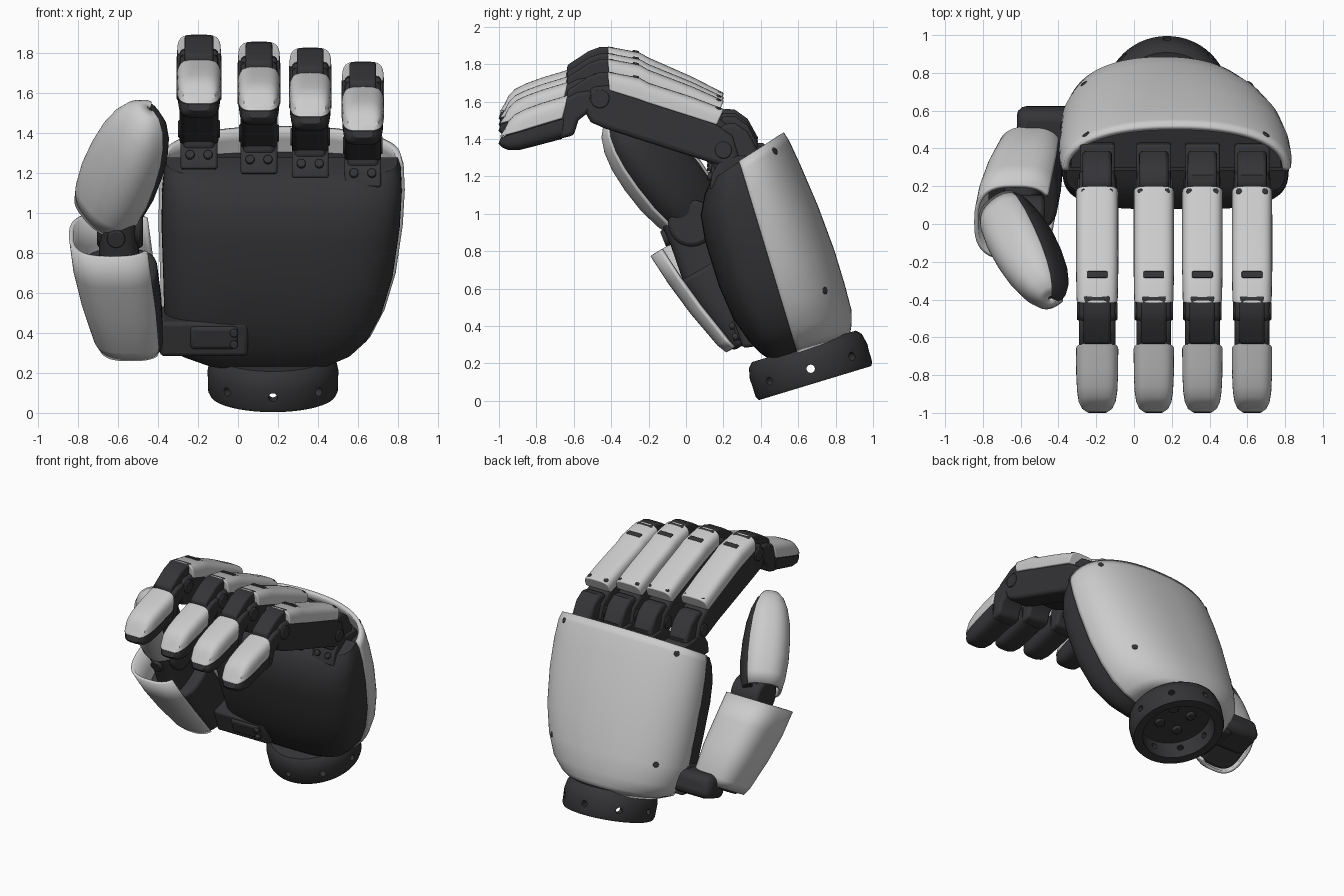
import bpy, bmesh, math
from mathutils import Vector as V, Matrix

if "Cube" in bpy.data.objects:
    bpy.data.objects.remove(bpy.data.objects["Cube"])

dark = bpy.data.materials.new("dark_plastic")
dark.diffuse_color = (0.035, 0.035, 0.038, 1)
dark.use_nodes = True
dark.node_tree.nodes["Principled BSDF"].inputs["Base Color"].default_value = dark.diffuse_color

# Hand frame: the whole palm leans back along W, with S pointing out of the back
O = V((0, .69, .095))
W, S, X = V((0, -.29, .957)), V((0, .957, .29)), V((1, 0, 0))


def local(x, s, t):
    return O + X * x + S * s + W * t


def yz(s, t):
    p = local(0, s, t)
    return (p.y, p.z)


def lift(y, z, dz):
    """Longer fingers sit higher, slightly less so at the knuckle."""
    return z + dz * min(1, max(.5, .8 - y))


def finish(bm, name, mat, bevel=0, seg=3):
    bmesh.ops.recalc_face_normals(bm, faces=bm.faces)
    me = bpy.data.meshes.new(name)
    bm.to_mesh(me)
    bm.free()
    ob = bpy.data.objects.new(name, me)
    bpy.context.collection.objects.link(ob)
    if mat:
        me.materials.append(mat)
    if bevel:
        m = ob.modifiers.new("bevel", 'BEVEL')
        m.width, m.segments, m.limit_method = bevel, seg, 'ANGLE'
        m.angle_limit = math.radians(40)
    return ob


def power(v, p):
    return math.copysign(abs(v) ** p, v)


def loft(name, rings, mat=None, a0=0, a1=360, p=1, thick=0, bevel=0, n=56):
    """Skin through rings of (centre, U radius vector, V radius vector)."""
    bm = bmesh.new()
    full = a1 - a0 == 360
    rows = []
    for c, u, v in rings:
        row = []
        for i in range(n if full else n + 1):
            a = math.radians(a0 + (a1 - a0) * i / n)
            row.append(bm.verts.new(c + u * power(math.cos(a), p) + v * power(math.sin(a), p)))
        rows.append(row)
    k = len(rows[0])
    for r, q in zip(rows, rows[1:]):
        for i in range(k - 1 if thick else k):
            j = (i + 1) % k
            bm.faces.new((r[i], r[j], q[j], q[i]))
    if not thick:
        bm.faces.new(rows[0])
        bm.faces.new(rows[-1])
    ob = finish(bm, name, mat, 0 if thick else bevel)
    if thick:
        m = ob.modifiers.new("thickness", 'SOLIDIFY')
        m.thickness, m.offset = thick, 0
    return ob


def prism(name, pts, x, hw, mat=None, bevel=.015, dz=0):
    """Side-view (y, z) outline extruded across x; dz lifts the finger."""
    bm = bmesh.new()
    a, b = [[bm.verts.new((x + sx, y, lift(y, z, dz))) for y, z in pts] for sx in (-hw, hw)]
    bm.faces.new(a)
    bm.faces.new(b[::-1])
    for i in range(len(pts)):
        j = (i + 1) % len(pts)
        bm.faces.new((a[i], b[i], b[j], a[j]))
    return finish(bm, name, mat, bevel)


def half(name, rows, x, hw, mat, p, dz, sign=1):
    """Rounded half shell; rows of (y, z, width factor, y rise, z rise)."""
    rings = [(V((x, y, lift(y, z, dz))), X * hw * k, V((0, ry, rz))) for y, z, k, ry, rz in rows]
    a = (0, 180) if sign > 0 else (180, 360)
    return loft(name, rings, mat, *a, p, bevel=.008, n=28)


def rod(name, c, axis, r, length, mat=dark, bevel=.006):
    bm = bmesh.new()
    bmesh.ops.create_cone(bm, cap_ends=True, segments=32, radius1=r, radius2=r, depth=length)
    rot = axis.to_track_quat('Z', 'Y').to_matrix().to_4x4()
    bm.transform(Matrix.Translation(c) @ rot)
    return finish(bm, name, mat, bevel, 2)


# Wrist collar with hollow underside and radial holes
prof = [(.13, .245), (0, .255), (0, .315), (.02, .325), (.12, .328), (.18, .315), (.205, .29)]
wrist = loft("wrist_collar", [(local(.175, 0, t), X * r, S * r) for t, r in prof], dark)
for i in range(4):
    a = math.pi * i / 4
    cut = rod("hole_cutter", local(.175, 0, .08), X * math.cos(a) + S * math.sin(a), .022, .8, None, 0)
    cut.hide_render = True
    cut.hide_set(True)
    m = wrist.modifiers.new("holes", 'BOOLEAN')
    m.operation, m.object, m.solver = 'DIFFERENCE', cut, 'EXACT'
for i in range(4):
    a = math.pi * (i / 2 + .25)
    rod("wrist_screw", local(.175 + .11 * math.cos(a), .11 * math.sin(a), .125), W, .035, .03)

# Palm: t, x min, x max, front depth, back depth
palm = [(.19, -.17, .47, .15, .28), (.24, -.29, .57, .19, .305), (.32, -.345, .65, .23, .33),
        (.46, -.37, .72, .275, .335), (.65, -.375, .775, .297, .335), (.9, -.383, .81, .298, .32),
        (1.08, -.38, .82, .28, .295), (1.2, -.37, .815, .225, .275), (1.25, -.36, .80, .17, .26)]


def palm_ring(t, a, b, depth, k=1, lean=0):
    return (local((a + b) / 2, -.045, t), X * (b - a) / 2 * k, (S + W * lean) * depth * k)


def rise(t):
    return max(0, (t - .9) / .35)


loft("palm_front", [palm_ring(t, a, b, f, 1, .3 * rise(t)) for t, a, b, f, k in palm],
     dark, 180, 360, .55, bevel=.02)
loft("palm_core", [palm_ring(t, a, b, k, .94) for t, a, b, f, k in palm[:-1]], dark, 0, 180, .87)
shell = [palm_ring(t, a, b, k, 1, .3 * rise(t)) for t, a, b, f, k in palm]
loft("back_shell", shell, None, 0, 180, .87, thick=.03)
for idx, deg in ((7, 40), (3, 40), (7, 140), (3, 140)):
    c, u, v = shell[idx]
    ca, sa = math.cos(math.radians(deg)), math.sin(math.radians(deg))
    nrm = X * ca * .6 + S * sa
    rod("shell_screw", c + u * power(ca, .87) + v * power(sa, .87) + nrm * .007, nrm, .021, .025)

# Fingers: name, x, half width, lift
for name, x, h, dz in (("index", -.195, .112, .135), ("middle", .105, .107, .10),
                       ("ring", .362, .107, .07), ("little", .625, .107, 0)):
    f = name + "_finger_"
    prism(f + "bracket", [(.125, 1.13), (.14, 1.22), (.2, 1.31), (.42, 1.31), (.44, 1.14)],
          x, .092, dark, .012, dz)
    prism(f + "knuckle", [(.15, 1.23), (.36, 1.18), (.385, 1.34), (.33, 1.44), (.26, 1.485),
                          (.20, 1.48), (.13, 1.40)], x, .078, dark, .02, dz)
    prism(f + "proximal_body", [(.29, 1.29), (.19, 1.255), (.02, 1.31), (-.43, 1.455), (-.51, 1.49),
                                (-.56, 1.58), (-.5, 1.68), (-.37, 1.69), (.13, 1.50), (.25, 1.42)],
          x, h - .015, dark, .025, dz)
    half(f + "proximal_plate", [(.165, 1.475, 1, .038, .085), (0, 1.528, 1, .03, .098),
                                (-.21, 1.595, 1, .01, .105), (-.25, 1.61, 1, 0, .118),
                                (-.41, 1.66, .97, -.01, .10)], x, h, None, .52, dz)
    prism(f + "plate_slot", [(-.25, 1.70), (-.285, 1.70), (-.285, 1.742), (-.25, 1.735)],
          x, .055, dark, .006, dz)
    prism(f + "mid_joint", [(-.64, 1.55), (-.635, 1.66), (-.52, 1.735), (-.46, 1.757), (-.38, 1.757),
                            (-.36, 1.6)], x, h - .04, dark, .015, dz)
    prism(f + "distal_root", [(-.5, 1.66), (-.58, 1.65), (-.68, 1.60), (-.68, 1.40), (-.6, 1.42),
                              (-.575, 1.5), (-.5, 1.56)], x, h - .015, dark, .02, dz)
    # Fingertip rows: y, z of the seam, width, height above and depth below
    rows = [(-.66, 1.51, 1, .125, .11), (-.80, 1.468, .99, .125, .105), (-.89, 1.44, .95, .12, .10),
            (-.945, 1.425, .87, .107, .085), (-.98, 1.415, .72, .08, .06), (-.998, 1.41, .5, .045, .035)]
    half(f + "distal_cap", [(y, z, k, .03, up) for y, z, k, up, dn in rows], x, h, None, .55, dz)
    half(f + "distal_pad", [(y + .008, z, k, .012, dn) for y, z, k, up, dn in rows],
         x, h - .004, dark, .55, dz, -1)
    rod(f + "mid_pin", V((x, -.46, 1.615 + dz)), X, .05, 2 * h - .01)
    rod(f + "base_pin", V((x, .2, 1.34 + dz * .6)), X, .045, 2 * h - .015)
    for sx in (-.045, .045):
        rod(f + "plate_screw", V((x + sx * 1.5, .17, 1.555 + dz * .63)), V((sx * 4, .3, 1)), .017, .03)
        rod(f + "bracket_screw", V((x + sx, .13, 1.20 + dz * .68)), V((0, -1, .3)), .022, .03)

# Thumb base set into the heel of the palm
prism("thumb_mount", [yz(-.315, .29), yz(-.02, .25), yz(-.02, .47), yz(-.32, .47)], -.17, .22, dark, .02)
prism("thumb_mount_cover", [yz(-.33, .33), yz(-.2, .33), yz(-.2, .45), yz(-.335, .45)], -.12, .12, dark, .02)
prism("thumb_base_link", [yz(-.2, .27), yz(.03, .28), yz(.03, .44), yz(-.2, .47)], -.46, .16, dark, .05)
rod("thumb_base_pin", local(-.53, -.05, .36), S, .05, .15)
for t in (.36, .42):
    rod("thumb_mount_screw", local(-.02, -.335, t), S, .02, .03)

# Thumb lower segment: light open shell around a dark core
T = V((0, .87, .5))
lower = [(V((-.535, .365, .35)), .15, .165), (V((-.545, .34, .40)), .17, .19), (V((-.58, .22, .58)), .195, .215),
         (V((-.61, .11, .74)), .205, .222), (V((-.63, .01, .89)), .205, .22)]
loft("thumb_lower_shell", [(c, X * a, T * b) for c, a, b in lower], None, 40, 320, .7, thick=.022)
loft("thumb_lower_core", [(c + X * .02 - V((0, -.015, .01)), X * a * .9, T * b * .88) for c, a, b in lower[:-1]],
     dark, 0, 360, .66, bevel=.02)

# Thumb middle hinge
loft("thumb_link", [(c, X * .1, T * r) for c, r in ((V((-.59, .12, .70)), .15), (V((-.6, .03, .90)), .13),
                                                     (V((-.6, -.08, 1.12)), .12))], dark, p=.6, bevel=.02)
rod("thumb_hinge", V((-.59, .03, .95)), X, .125, .23, dark, .02)
rod("thumb_hinge_pin", V((-.61, -.10, .875)), V((0, -1, -.4)), .045, .05)

# Thumb tip: light outer cover and dark gripping pad
base, tip = V((-.665, .045, 1.0)), V((-.44, -.39, 1.52))
d = (tip - base).normalized()
N = V((-.7, -.71, 0))
N = (N - d * N.dot(d)).normalized()
B = d.cross(N)
grow = [(0, .82), (.12, .93), (.3, 1), (.5, .98), (.68, .9), (.82, .76), (.92, .57), (.98, .34), (1.0, .08)]


def tip_rings(u, v, scale=1):
    return [(base.lerp(tip, f), N * u * r * scale, B * v * r * scale) for f, r in grow]


loft("thumb_tip_cover", tip_rings(.16, .2), None, -138, 98, .8, thick=.02)
loft("thumb_tip_pad", tip_rings(.16, .195), dark, 90, 230, .75, bevel=.015)
loft("thumb_tip_filling", tip_rings(.135, .175, .97)[1:-1], dark, p=.8)

# Smooth shading with crisp edges
bpy.ops.object.select_all(action='DESELECT')
for ob in bpy.data.objects:
    if not ob.hide_render:
        ob.select_set(True)
        bpy.context.view_layer.objects.active = ob
bpy.ops.object.shade_smooth_by_angle(angle=math.radians(35))
